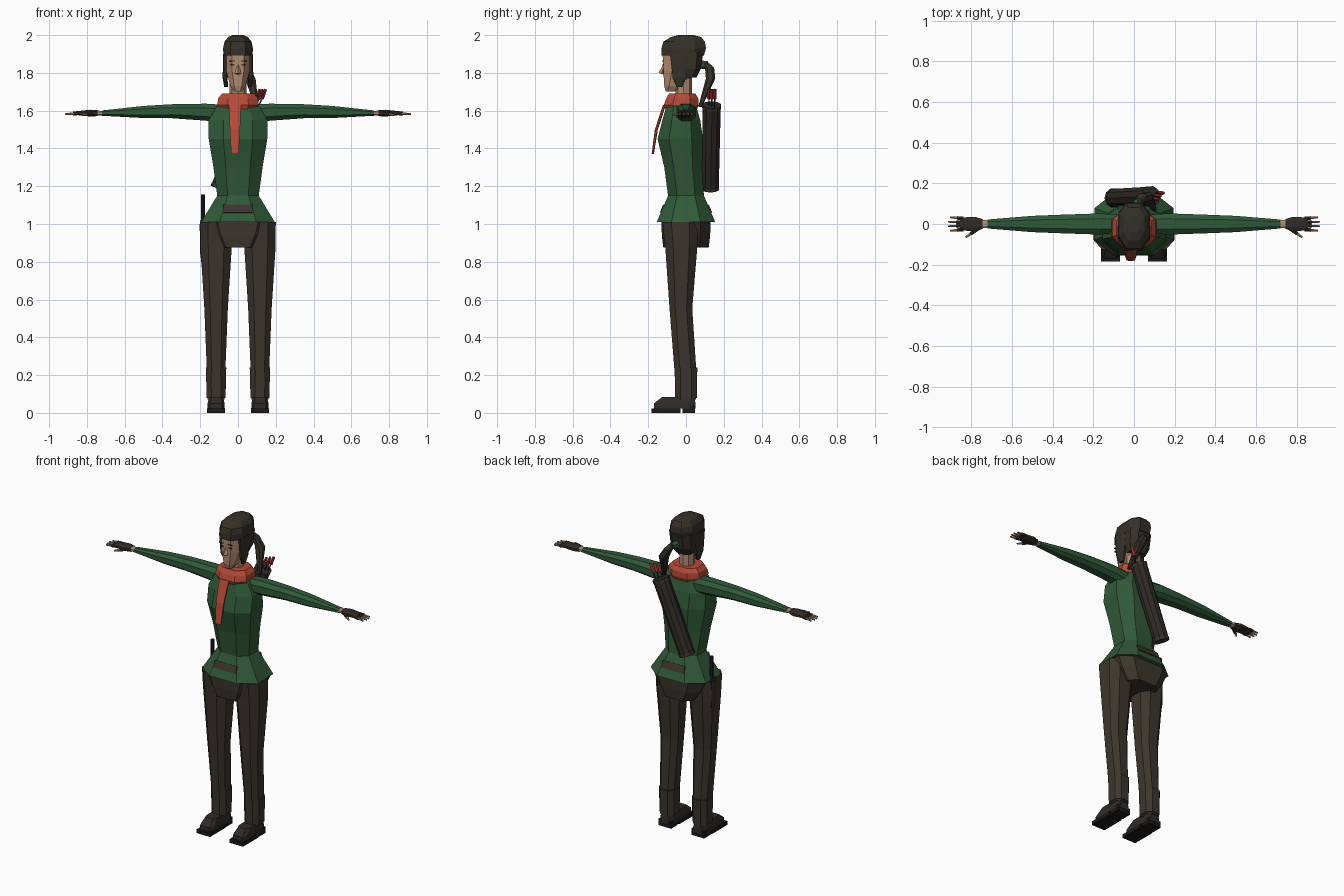
import bpy, bmesh
from mathutils import Vector, Matrix

default_cube = bpy.data.objects.get("Cube")
if default_cube:
    bpy.data.objects.remove(default_cube, do_unlink=True)


def material(name, red, green, blue):
    color = (red, green, blue, 1)
    mat = bpy.data.materials.new(name)
    mat.use_nodes = True
    mat.diffuse_color = color
    mat.node_tree.nodes["Principled BSDF"].inputs["Base Color"].default_value = color
    return mat


cloth = material("green cloth", red=.03, green=.1, blue=.04)
trousers = material("brown trousers", red=.045, green=.036, blue=.026)
hair = material("dark hair", red=.036, green=.03, blue=.022)
leather = material("dark leather", red=.03, green=.024, blue=.02)
rubber = material("black rubber", red=.01, green=.01, blue=.012)
skin = material("skin", red=.47, green=.27, blue=.17)
wool = material("orange red wool", red=.46, green=.07, blue=.04)
paint = material("bright red", red=.38, green=.03, blue=.03)


def finish(name, mat, bm, mirror):
    bmesh.ops.recalc_face_normals(bm, faces=bm.faces)
    mesh = bpy.data.meshes.new(name)
    bm.to_mesh(mesh)
    bm.free()
    mesh.materials.append(mat)
    part = bpy.data.objects.new(name, mesh)
    bpy.context.collection.objects.link(part)
    if mirror:
        part.modifiers.new("mirror", 'MIRROR')


def ring(x=0, y=0, z=0, wide=0, deep=0, tall=0, flat=.5):
    """Eight-sided outline: level if it has a width, upright across x if it has a height."""
    quarter = [(1, flat), (flat, 1), (-flat, 1), (-1, flat)]
    outline = quarter + [(-a, -b) for a, b in quarter]
    if tall:
        return [(x, y + a * deep, z + b * tall) for a, b in outline]
    return [(x + a * wide, y + b * deep, z) for a, b in outline]


def loft(name, mat, *rings, mirror=False):
    bm = bmesh.new()
    loops = [[bm.verts.new(point) for point in outline] for outline in rings]
    for lower, upper in zip(loops, loops[1:]):
        for i in range(len(lower)):
            bm.faces.new((lower[i - 1], lower[i], upper[i], upper[i - 1]))
    bm.faces.new(loops[0])
    bm.faces.new(loops[-1])
    finish(name, mat, bm, mirror)


def rod(name, mat, start, end, thick, tip=None, sides=6, mirror=False):
    start, end = Vector(start), Vector(end)
    along = end - start
    turn = along.to_track_quat('Z', 'Y').to_matrix().to_4x4()
    bm = bmesh.new()
    bmesh.ops.create_cone(bm, cap_ends=True, segments=sides, radius1=thick,
                          radius2=tip or thick, depth=along.length,
                          matrix=Matrix.Translation((start + end) / 2) @ turn)
    finish(name, mat, bm, mirror)


def box(name, mat, at, size, tilt=0, mirror=False):
    bm = bmesh.new()
    place = Matrix.Translation(at) @ Matrix.Rotation(tilt, 4, 'X')
    bmesh.ops.create_cube(bm, size=1, matrix=place @ Matrix.Diagonal((*size, 1)))
    finish(name, mat, bm, mirror)


ARM = 1.587   # height of the outstretched arms
LEG = .116    # distance of each leg from the middle

# Tunic with flared hem, and the patches on it
loft("tunic", cloth,
     ring(z=1.01, wide=.195, deep=.155),
     ring(z=1.15, wide=.11, deep=.095),
     ring(z=1.3, y=-.015, wide=.13, deep=.1),
     ring(z=1.45, y=-.03, wide=.155, deep=.12),
     ring(z=1.55, y=-.025, wide=.155, deep=.1),
     ring(z=1.62, y=-.025, wide=.115, deep=.08),
     ring(z=1.66, y=-.02, wide=.06, deep=.055))
patch = (.155, .008, .045)
box("front_patch", trousers, at=(0, -.126, 1.08), size=patch, tilt=-.38)
box("back_patch", trousers, at=(0, .126, 1.08), size=patch, tilt=.4)

# Sleeves
loft("sleeve", cloth,
     ring(x=.06, z=1.58, deep=.045, tall=.05),
     ring(x=.17, z=1.592, deep=.052, tall=.045),
     ring(x=.35, z=1.597, deep=.046, tall=.037),
     ring(x=.5, z=1.593, deep=.04, tall=.032),
     ring(x=.72, z=ARM, deep=.022, tall=.014), mirror=True)

# Wrists, gloves and fingers
loft("wrist", skin,
     ring(x=.7, z=ARM, deep=.018, tall=.012),
     ring(x=.76, z=ARM, deep=.022, tall=.013), mirror=True)
loft("glove", leather,
     ring(x=.745, z=ARM, deep=.024, tall=.016),
     ring(x=.78, z=ARM, deep=.035, tall=.018),
     ring(x=.855, z=ARM, deep=.032, tall=.01), mirror=True)
for finger in (-1.5, -.5, .5, 1.5):
    base = Vector((.84, finger * .018, ARM))
    tip = Vector((.92 - abs(finger) * .01, finger * .022, ARM - .006))
    knuckle = base.lerp(tip, .45)
    rod("finger_sleeve", leather, base, knuckle, thick=.01, mirror=True)
    rod("finger", skin, knuckle, tip, thick=.007, tip=.005, mirror=True)
base, tip = Vector((.765, -.02, ARM)), Vector((.828, -.066, ARM - .01))
knuckle = base.lerp(tip, .6)
rod("thumb_sleeve", leather, base, knuckle, thick=.012, tip=.01, mirror=True)
rod("thumb", skin, knuckle, tip, thick=.008, tip=.005, mirror=True)

# Trousers
loft("hips", trousers,
     ring(z=.875, wide=.105, deep=.12, flat=.6),
     ring(z=.94, wide=.15, deep=.128, flat=.6),
     ring(z=1.02, wide=.185, deep=.13, flat=.6))
loft("trouser_leg", trousers,
     ring(x=LEG, z=.07, wide=.045, deep=.052),
     ring(x=LEG, y=-.005, z=.25, wide=.05, deep=.058),
     ring(x=LEG, y=-.027, z=.55, wide=.062, deep=.06),
     ring(x=LEG, y=-.025, z=.88, wide=.083, deep=.085),
     ring(x=LEG, y=-.03, z=1.01, wide=.084, deep=.095), mirror=True)
loft("trouser_cuff", trousers,
     ring(x=LEG, z=.08, wide=.05, deep=.057),
     ring(x=LEG, z=.24, wide=.054, deep=.06), mirror=True)

# Boots
loft("boot", leather,
     ring(x=LEG, y=-.06, z=.022, wide=.046, deep=.11, flat=.7),
     ring(x=LEG, y=-.06, z=.05, wide=.045, deep=.11, flat=.7),
     ring(x=LEG, y=-.04, z=.085, wide=.037, deep=.085, flat=.7), mirror=True)
box("boot_sole", rubber, at=(LEG, -.106, .012), size=(.095, .155, .024), mirror=True)
box("boot_heel", rubber, at=(LEG, .015, .02), size=(.09, .065, .04), mirror=True)

# Neck and head
rod("neck", skin, start=(0, -.012, 1.62), end=(0, -.012, 1.78), thick=.044, sides=8)
loft("head", skin,
     ring(y=-.083, z=1.702, wide=.022, deep=.025),
     ring(y=-.065, z=1.73, wide=.04, deep=.05),
     ring(y=-.03, z=1.81, wide=.062, deep=.09),
     ring(y=-.03, z=1.93, wide=.065, deep=.095))

# Facial features
rod("nose", skin, start=(0, -.11, 1.855), end=(0, -.13, 1.795), thick=.005, tip=.016, sides=4)
box("lips", paint, at=(0, -.108, 1.768), size=(.036, .009, .016), tilt=.4)
box("eye", hair, at=(.03, -.121, 1.842), size=(.022, .008, .008), mirror=True)
box("eyebrow", hair, at=(.03, -.123, 1.864), size=(.028, .008, .005), mirror=True)

# Hair with fringe, side locks and ponytail
loft("hair_cap", hair,
     ring(y=-.018, z=1.893, wide=.077, deep=.113),
     ring(y=-.012, z=1.93, wide=.079, deep=.118),
     ring(y=-.01, z=1.965, wide=.072, deep=.11),
     ring(z=1.99, wide=.052, deep=.08),
     ring(z=2, wide=.03, deep=.04))
loft("back_hair", hair,
     ring(y=.02, z=1.775, wide=.055, deep=.035),
     ring(y=.025, z=1.82, wide=.072, deep=.053),
     ring(y=.03, z=1.91, wide=.077, deep=.062))
loft("side_lock", hair,
     ring(x=.063, y=-.035, z=1.725, wide=.01, deep=.015),
     ring(x=.068, y=-.035, z=1.77, wide=.013, deep=.035),
     ring(x=.068, y=-.035, z=1.9, wide=.012, deep=.05), mirror=True)
rod("hair_band", cloth, start=(.005, .075, 1.845), end=(.02, .112, 1.84), thick=.022)
loft("ponytail", hair,
     ring(x=.022, y=.108, z=1.85, wide=.016, deep=.018),
     ring(x=.035, y=.125, z=1.825, wide=.024, deep=.024),
     ring(x=.065, y=.13, z=1.77, wide=.028, deep=.025),
     ring(x=.1, y=.075, z=1.62, wide=.01, deep=.01))

# Scarf and its hanging tail
loft("scarf", wool,
     ring(y=-.025, z=1.605, wide=.098, deep=.082),
     ring(y=-.025, z=1.63, wide=.11, deep=.092),
     ring(y=-.02, z=1.665, wide=.105, deep=.085),
     ring(y=-.02, z=1.69, wide=.085, deep=.07))
loft("scarf_tail", wool,
     ring(x=-.016, y=-.176, z=1.37, wide=.02, deep=.006),
     ring(x=-.016, y=-.157, z=1.5, wide=.027, deep=.008),
     ring(x=-.016, y=-.114, z=1.63, wide=.032, deep=.008))

# Quiver slung diagonally on the back
mouth, foot = Vector((.082, .136, 1.63)), Vector((-.1, .128, 1.185))
rod("quiver", leather, foot, mouth, thick=.047, tip=.05, sides=10)
rod("quiver_rim", trousers, mouth.lerp(foot, .04), mouth, thick=.052, sides=10)
rod("quiver_base", trousers, foot, foot.lerp(mouth, .04), thick=.049, sides=10)

# Arrows with fletching
along = (mouth - foot).normalized()
for i in range(3):
    nock = mouth + Vector((.015 * i, .015 * (i - 1), 0)) + along * .09
    rod("arrow_shaft", leather, nock - along * .15, nock, thick=.004)
    rod("arrow_fletching", paint, nock - along * .055, nock, thick=.011, tip=.008, sides=4)

# Sheathed knife on the right hip
rod("knife_handle", rubber, start=(-.186, .01, 1), end=(-.186, .01, 1.155), thick=.012)
box("knife_guard", leather, at=(-.188, .01, 1.01), size=(.026, .045, .015))
loft("knife_sheath", leather,
     ring(x=-.185, z=.77, wide=.006, deep=.012),
     ring(x=-.191, z=.85, wide=.01, deep=.022),
     ring(x=-.191, z=1, wide=.012, deep=.024))
